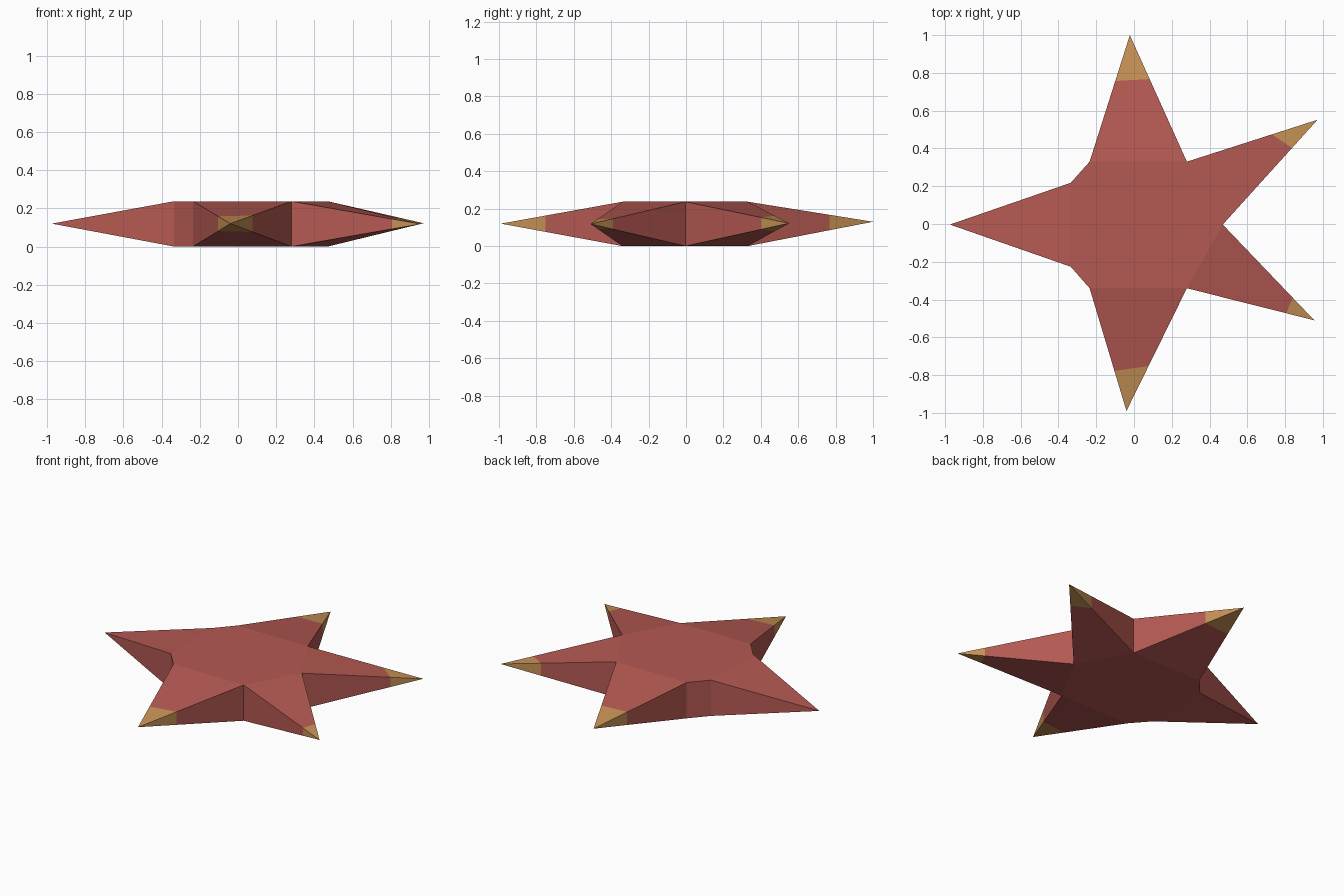
import bpy, bmesh
from mathutils import Vector

if "Cube" in bpy.data.objects:
    bpy.data.objects.remove(bpy.data.objects["Cube"])

H = 0.237  # body thickness


def material(name, rgb):
    m = bpy.data.materials.new(name)
    m.diffuse_color = (*rgb, 1)
    m.use_nodes = True
    m.node_tree.nodes["Principled BSDF"].inputs["Base Color"].default_value = m.diffuse_color
    return m


# Inner outline of the flat core, counter-clockwise from the right notch
core = [(0.47, -0.003), (0.28, 0.33), (-0.235, 0.33), (-0.335, 0.218),
        (-0.335, -0.226), (-0.235, -0.34), (0.28, -0.34)]

# Arm on the core side starting at this index: tip, and the two ends of its colour cut
arms = {
    0: ((0.972, 0.552, 0.122), ((0.73, 0.475), (0.84, 0.40))),
    1: ((-0.022, 1.0, 0.13), ((-0.10, 0.757), (0.08, 0.767))),
    3: ((-0.975, -0.003, 0.12), None),
    5: ((-0.04, -0.99, 0.12), ((-0.10, -0.777), (0.08, -0.752))),
    6: ((0.955, -0.51, 0.118), ((0.805, -0.475), (0.84, -0.39))),
}

bm = bmesh.new()
top = [bm.verts.new((x, y, H)) for x, y in core]
low = [bm.verts.new((x, y, 0)) for x, y in core]
bm.faces.new(top)
bm.faces.new(low[::-1])

# Pointed arms, with plain walls between them
tips = []
for i in range(len(core)):
    j = (i + 1) % len(core)
    if i in arms:
        pos, cut = arms[i]
        tip = bm.verts.new(pos)
        ring = [top[i], low[i], low[j], top[j]]
        for k in range(4):
            bm.faces.new((ring[k], ring[(k + 1) % 4], tip))
        tips.append((tip, cut))
    else:
        bm.faces.new((top[i], low[i], low[j], top[j]))

# Cut each arm near its end and colour the outer part tan
for tip, cut in tips:
    if cut is None:
        continue
    a, b = (Vector((*p, 0)) for p in cut)
    d = b - a
    normal = Vector((-d.y, d.x, 0))
    faces = list(tip.link_faces)
    geom = faces + list({e for f in faces for e in f.edges}) + list({v for f in faces for v in f.verts})
    bmesh.ops.bisect_plane(bm, geom=geom, plane_co=a, plane_no=normal)
    for f in tip.link_faces:
        f.material_index = 1

bmesh.ops.recalc_face_normals(bm, faces=bm.faces)
mesh = bpy.data.meshes.new("starfish_body")
bm.to_mesh(mesh)
bm.free()
mesh.materials.append(material("coral red", (0.46, 0.10, 0.085)))
mesh.materials.append(material("sandy tan", (0.56, 0.28, 0.09)))
bpy.context.collection.objects.link(bpy.data.objects.new("starfish_body", mesh))
